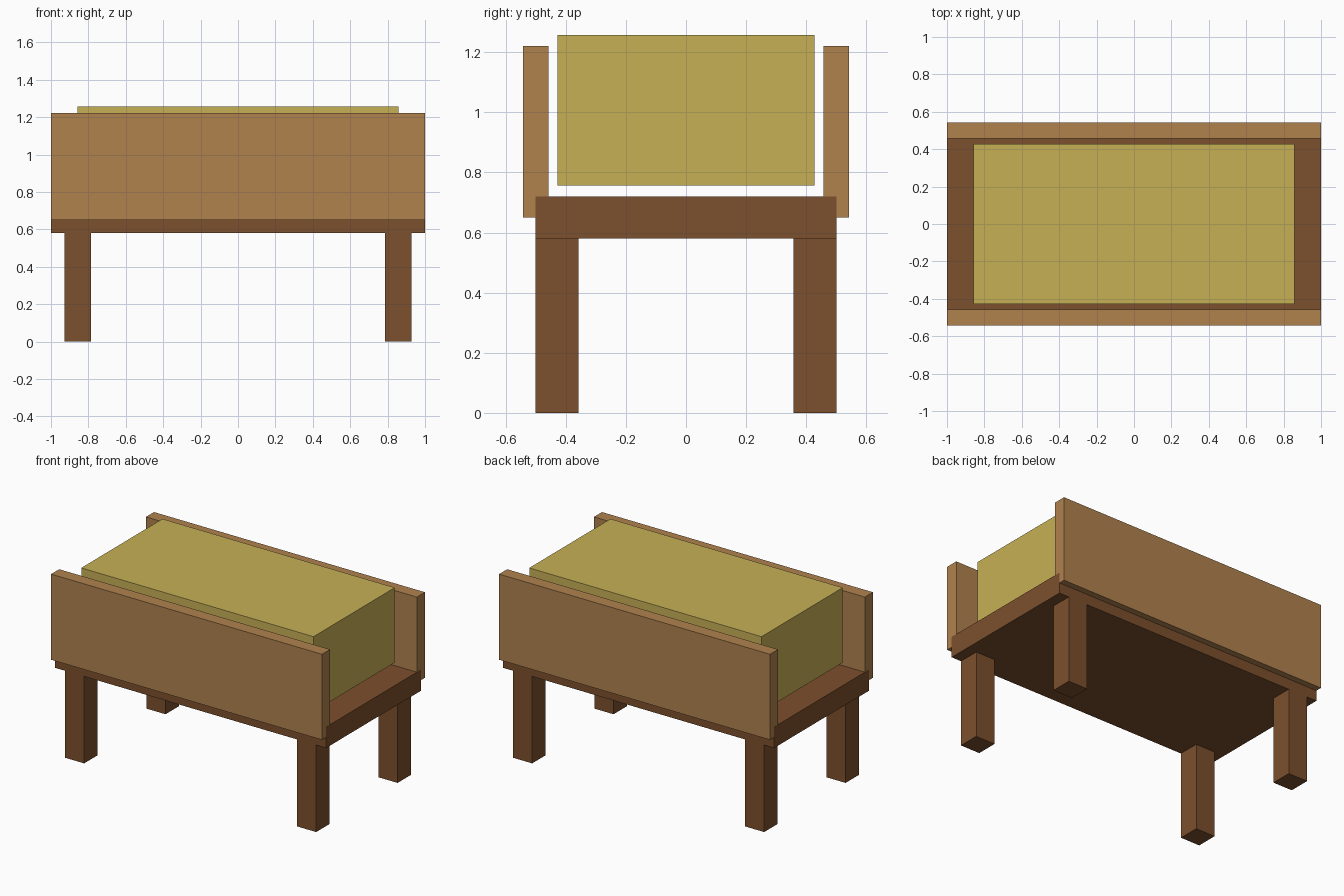
import bpy

cube = bpy.data.objects.get("Cube")
if cube:
    bpy.data.objects.remove(cube, do_unlink=True)


def material(name, color):
    mat = bpy.data.materials.new(name)
    mat.use_nodes = True
    mat.diffuse_color = (*color, 1)
    mat.node_tree.nodes["Principled BSDF"].inputs["Base Color"].default_value = (*color, 1)
    return mat


dark_wood = material("dark wood", (0.202, 0.080, 0.026))
light_wood = material("light wood", (0.434, 0.223, 0.076))
straw = material("straw yellow", (0.571, 0.434, 0.093))


def box(name, low, high, mat):
    """Axis-aligned box between two opposite corners."""
    center = [(a + b) / 2 for a, b in zip(low, high)]
    size = [abs(b - a) for a, b in zip(low, high)]
    bpy.ops.mesh.primitive_cube_add(size=1, location=center)
    obj = bpy.context.object
    obj.name = name
    obj.scale = size
    bpy.ops.object.transform_apply(location=False, rotation=False, scale=True)
    obj.data.materials.append(mat)


# Platform
box("platform", (-1, -0.5, 0.58), (1, 0.5, 0.72), dark_wood)

# Floating block just above the platform
box("block", (-0.857, -0.428, 0.757), (0.857, 0.428, 1.257), straw)

# Side boards and legs; board ends sit a hair inside the platform ends
for side, sy in (("front", -1), ("back", 1)):
    box(side + "_board", (-0.9995, sy * 0.457, 0.65), (0.9995, sy * 0.542, 1.221), light_wood)
    for hand, sx in (("right", -1), ("left", 1)):
        box(f"{side}_{hand}_leg", (sx * 0.785, sy * 0.358, 0),
            (sx * 0.927, sy * 0.5, 0.58), dark_wood)
